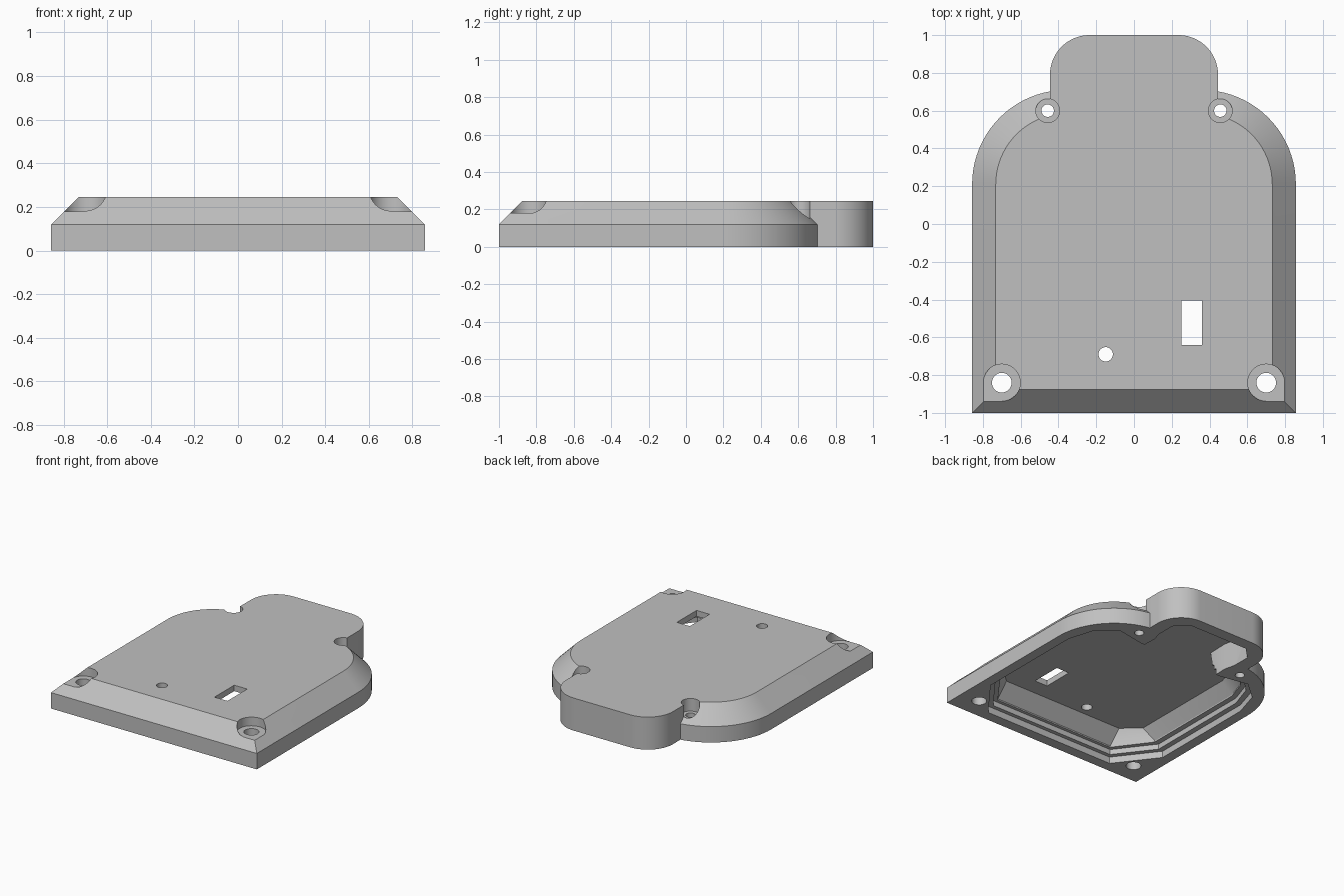
import bpy, bmesh
from math import sin, cos, pi

if "Cube" in bpy.data.objects:
    bpy.data.objects.remove(bpy.data.objects["Cube"], do_unlink=True)

grey = bpy.data.materials.new("plain_grey")
grey.use_nodes = True
colour = (0.53, 0.53, 0.53, 1)
grey.diffuse_color = colour
grey.node_tree.nodes["Principled BSDF"].inputs["Base Color"].default_value = colour

TOP = 0.245


def loft(name, rings):
    """Solid through (outline, z) rings that share a point count."""
    bm = bmesh.new()
    loops = [[bm.verts.new((x, y, z)) for x, y in pts] for pts, z in rings]
    n = len(loops[0])
    for a, b in zip(loops, loops[1:]):
        for i in range(n):
            j = (i + 1) % n
            bm.faces.new((a[i], a[j], b[j], b[i]))
    bm.faces.new(loops[0][::-1])
    bm.faces.new(loops[-1])
    bmesh.ops.recalc_face_normals(bm, faces=bm.faces[:])
    mesh = bpy.data.meshes.new(name)
    bm.to_mesh(mesh)
    bm.free()
    mesh.materials.append(grey)
    obj = bpy.data.objects.new(name, mesh)
    bpy.context.collection.objects.link(obj)
    return obj


def prism(name, pts, low, high):
    return loft(name, [(pts, low), (pts, high)])


def mirrored(half):
    """Closed outline from its +x half, listed front to back."""
    return half + [(-x, y) for x, y in reversed(half)]


def arc(cx, cy, r, start=0.0, end=pi / 2, steps=20):
    return [(cx + r * cos(start + (end - start) * i / steps),
             cy + r * sin(start + (end - start) * i / steps))
            for i in range(steps + 1)]


def rect(x0, y0, x1, y1):
    return [(x0, y0), (x1, y0), (x1, y1), (x0, y1)]


def circle(x, y, r):
    return arc(x, y, r, 0, 2 * pi, 40)[:-1]


def combine(target, tool, operation):
    tool.hide_render = True
    mod = target.modifiers.new("cut", 'BOOLEAN')
    mod.object = tool
    mod.operation = operation
    mod.solver = 'EXACT'
    bpy.context.view_layer.objects.active = target
    bpy.ops.object.modifier_apply(modifier=mod.name)
    bpy.data.objects.remove(tool, do_unlink=True)


def body_outline(inset):
    return mirrored([(0.857 - inset, -1 + inset)] + arc(0.357, 0.21, 0.5 - inset))


# Bevelled shell with a full-height rounded neck at the back
cover = loft("cover_shell", [(body_outline(0), 0), (body_outline(0), 0.12),
                             (body_outline(0.125), TOP)])
neck = mirrored([(0.445, 0.3)] + arc(0.235, 0.79, 0.21))
combine(cover, prism("neck", neck, 0, TOP), 'UNION')

# Hollow underside: stepped lip, sloped walls, flat ceiling
lip = mirrored([(0.55, -0.92), (0.78, -0.62), (0.78, 0.22), (0.72, 0.42),
                (0.58, 0.54), (0.36, 0.5)])
step = mirrored([(0.53, -0.89), (0.74, -0.615), (0.74, 0.22), (0.68, 0.4),
                 (0.56, 0.515), (0.35, 0.48)])
slope_low = mirrored([(0.51, -0.865), (0.7, -0.61), (0.7, 0.22), (0.65, 0.38),
                      (0.54, 0.49), (0.34, 0.46)])
slope_high = mirrored([(0.51, -0.77), (0.635, -0.66), (0.635, 0.2), (0.59, 0.34),
                       (0.5, 0.43), (0.33, 0.44)])
neck_room = mirrored([(0.33, 0.3), (0.32, 0.6), (0.34, 0.68), (0.34, 0.82), (0.25, 0.91)])
combine(cover, prism("lip_cutter", lip, -0.1, 0.05), 'DIFFERENCE')
combine(cover, prism("step_cutter", step, -0.1, 0.09), 'DIFFERENCE')
combine(cover, loft("slope_cutter", [(slope_low, -0.1), (slope_low, 0.1),
                                     (slope_high, 0.2)]), 'DIFFERENCE')
combine(cover, prism("neck_cutter", neck_room, -0.1, 0.2), 'DIFFERENCE')

# Screw holes with counterbores
for side in (-1, 1):
    for x, y, bore, hole, floor in ((0.7, -0.84, 0.098, 0.052, 0.18),
                                    (0.457, 0.6, 0.063, 0.033, 0.15)):
        combine(cover, prism("bore_cutter", circle(side * x, y, bore), floor, 0.5), 'DIFFERENCE')
        combine(cover, prism("hole_cutter", circle(side * x, y, hole), -0.1, 0.5), 'DIFFERENCE')
    # Flat clearance at the outer front corners
    xs = sorted((side * 0.7, side * 0.9))
    combine(cover, prism("corner_cutter", rect(xs[0], -1.1, xs[1], -0.84), 0.18, 0.5), 'DIFFERENCE')

# Switch slot and indicator hole
combine(cover, prism("slot_cutter", rect(0.252, -0.64, 0.36, -0.405), -0.1, 0.5), 'DIFFERENCE')
combine(cover, prism("indicator_cutter", circle(-0.15, -0.69, 0.038), -0.1, 0.5), 'DIFFERENCE')

# Smooth curved walls, crisp edges
bpy.ops.object.select_all(action='DESELECT')
cover.select_set(True)
bpy.context.view_layer.objects.active = cover
bpy.ops.object.shade_smooth_by_angle(angle=pi / 7)
